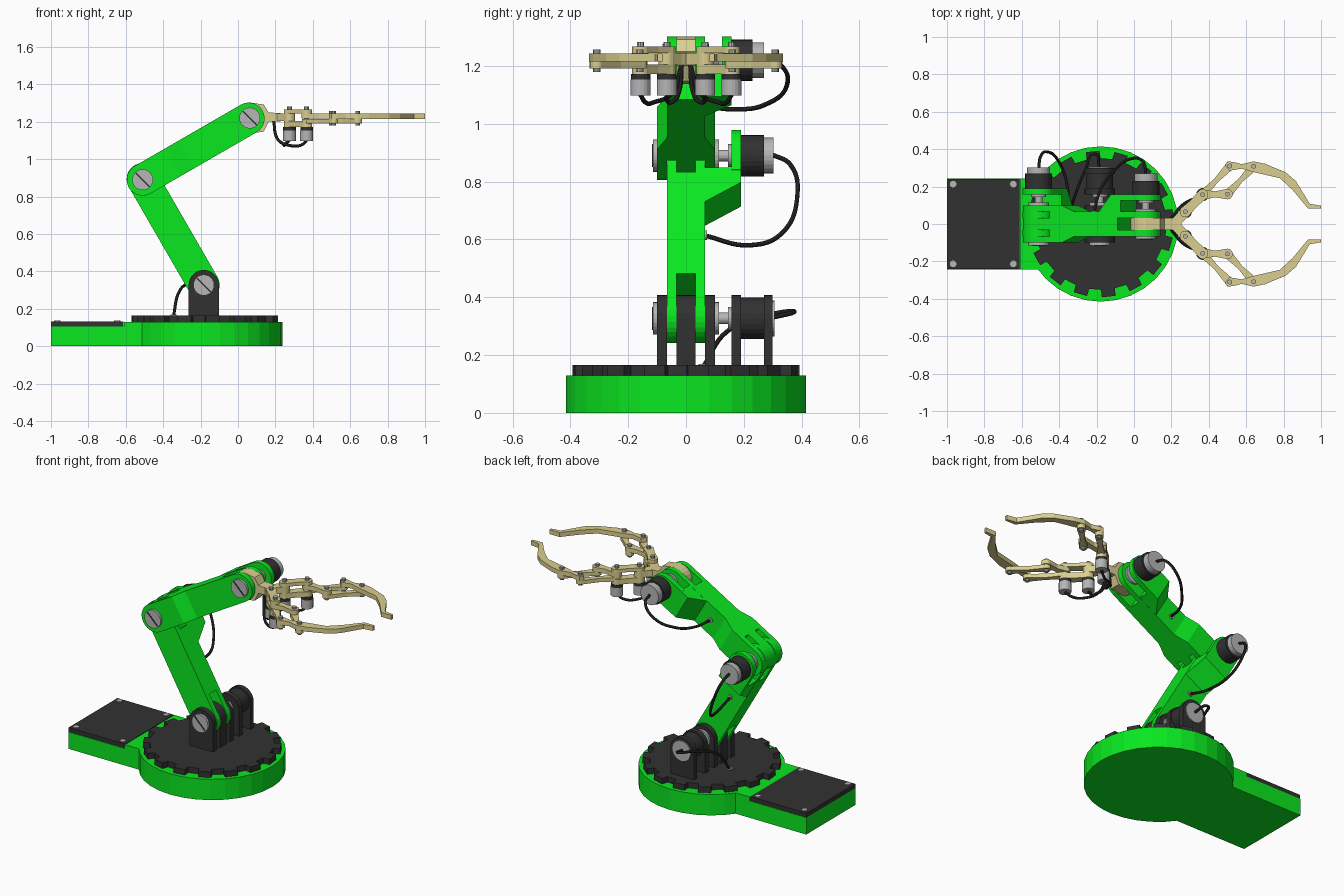
import bpy, bmesh
from math import sin, cos, pi, radians
from mathutils import Matrix, Vector

if "Cube" in bpy.data.objects:
    bpy.data.objects.remove(bpy.data.objects["Cube"])


def material(name, rgb):
    m = bpy.data.materials.new(name)
    m.diffuse_color = (*rgb, 1)
    m.use_nodes = True
    m.node_tree.nodes["Principled BSDF"].inputs["Base Color"].default_value = m.diffuse_color
    return m


GREEN = material("bright green", (0.003, 0.80, 0.014))
BLACK = material("charcoal", (0.031, 0.031, 0.031))
SILVER = material("silver", (0.47, 0.47, 0.47))
TAN = material("tan", (0.70, 0.62, 0.28))
CABLE = material("cable black", (0.012, 0.012, 0.012))


def frame(o, x, y, z):
    m = Matrix((x, y, z)).transposed().to_4x4()
    m.translation = Vector(o)
    return m


def side(x, z, deg=0):
    """Local x along the link, local y across it, local z = world y."""
    c, s = cos(radians(deg)), sin(radians(deg))
    return frame((x, 0, z), (c, 0, s), (-s, 0, c), (0, 1, 0))


def build(name, mat, pieces, M=Matrix()):
    """Each piece is (2D profile, low, high[, own matrix]) extruded along local z."""
    bm = bmesh.new()
    for pts, lo, hi, *own in pieces:
        m = own[0] if own else M
        a = [bm.verts.new(m @ Vector((x, y, lo))) for x, y in pts]
        b = [bm.verts.new(m @ Vector((x, y, hi))) for x, y in pts]
        bm.faces.new(a[::-1])
        bm.faces.new(b)
        for i in range(len(a)):
            j = (i + 1) % len(a)
            bm.faces.new((a[i], a[j], b[j], b[i]))
    bmesh.ops.recalc_face_normals(bm, faces=bm.faces)
    me = bpy.data.meshes.new(name)
    bm.to_mesh(me)
    bm.free()
    me.materials.append(mat)
    ob = bpy.data.objects.new(name, me)
    bpy.context.collection.objects.link(ob)
    return ob


def arc(cx, cy, r, a0, a1, n):
    return [(cx + r * cos(a0 + (a1 - a0) * i / n), cy + r * sin(a0 + (a1 - a0) * i / n))
            for i in range(n + 1)]


def circle(cx, cy, r, n=24):
    return arc(cx, cy, r, 0, 2 * pi * (n - 1) / n, n - 1)


def rect(x0, x1, y0, y1):
    return [(x0, y0), (x1, y0), (x1, y1), (x0, y1)]


def tongue(u0, u1, r=0.085):
    """Bar with a flat end at u0 and a round end at u1."""
    s = 1 if u1 > u0 else -1
    return [(u0, -r)] + [(u1 + s * (x - u1), y) for x, y in arc(u1, 0, r, -pi / 2, pi / 2, 14)] + [(u0, r)]


def dumbbell(p, q, r, waist):
    p, q = Vector(p), Vector(q)
    d = (q - p).normalized()
    n = Vector((-d.y, d.x))
    ends = [p + (d * cos(t) + n * sin(t)) * r for t in [radians(70 + 20 * i) for i in range(12)]]
    ends.append((p + q) / 2 - n * waist)
    ends += [q + (d * cos(t) + n * sin(t)) * r for t in [radians(-110 + 20 * i) for i in range(12)]]
    ends.append((p + q) / 2 + n * waist)
    return [tuple(v) for v in ends]


def cable(name, pts):
    cu = bpy.data.curves.new(name, 'CURVE')
    cu.dimensions = '3D'
    cu.bevel_depth, cu.bevel_resolution, cu.resolution_u = 0.008, 2, 8
    cu.use_fill_caps = True
    sp = cu.splines.new('BEZIER')
    sp.bezier_points.add(len(pts) - 1)
    for bp, p in zip(sp.bezier_points, pts):
        bp.co = p
        bp.handle_left_type = bp.handle_right_type = 'AUTO'
    cu.materials.append(CABLE)
    bpy.context.collection.objects.link(bpy.data.objects.new(name, cu))


J1, J2, J3 = (-0.183, 0.327), (-0.51, 0.89), (0.063, 1.22)
CX, LEN = -0.178, 0.655

# base, control box lid and toothed turntable
build("base", GREEN, [(circle(CX, 0, 0.415, 32), 0, 0.13),
                      (rect(-1, -0.61, -0.243, 0.243), 0, 0.105),
                      (rect(-0.61, -0.4, -0.243, 0.243), 0, 0.13)])
build("control_box_lid", BLACK, [(rect(-1, -0.612, -0.24, 0.24), 0.105, 0.132)])
build("lid_screws", SILVER, [(circle(x, y, 0.018, 12), 0.13, 0.137)
                             for x in (-0.967, -0.645) for y in (-0.213, 0.213)])
gear, teeth = [], 16
for i in range(teeth):
    for r, f in ((0.352, -0.27), (0.392, -0.24), (0.392, 0.24), (0.352, 0.27)):
        a = 2 * pi * (i + 0.28 + f) / teeth
        gear.append((CX + r * cos(a), r * sin(a)))
build("turntable", BLACK, [(gear, 0.13, 0.165)])

# shoulder bracket: five upright plates
build("shoulder_bracket", BLACK,
      [(tongue(-0.165, 0, 0.081), a, b) for a, b in
       ((-0.10, -0.066), (-0.033, 0.033), (0.066, 0.10), (0.157, 0.19), (0.27, 0.30))], side(*J1, 90))


def motor_mount(M, y):
    """Sloped block carrying the motor plate beside the far end of a link."""
    lie = M @ frame((0, 0, 0), (1, 0, 0), (0, 0, 1), (0, 1, 0))
    block = [(LEN - 0.24, 0.06), (LEN - 0.16, y + 0.033), (LEN - 0.10, y + 0.033), (LEN - 0.10, 0.06)]
    return [(block, -0.084, 0.084, lie), (tongue(LEN - 0.11, LEN), y, y + 0.033)]


def prongs(u0, u1):
    return [(tongue(u0, u1), a, b) for a, b in ((-0.066, -0.033), (0.033, 0.066))]


# lower arm: fork at both ends
M = side(*J1, 120)
build("lower_arm", GREEN, prongs(0.13, 0) + prongs(LEN - 0.12, LEN) + motor_mount(M, 0.157)
      + [(rect(0.13, LEN - 0.12, -0.085, 0.085), -0.066, 0.066)], M)

# upper arm: three-plate knuckle, tapered root, forked end
M = side(*J2, 30)
lie = M @ frame((0, 0, 0), (1, 0, 0), (0, 0, 1), (0, 1, 0))
root = [(0.115, -0.10), (0.19, -0.10), (0.27, -0.066), (LEN - 0.12, -0.066),
        (LEN - 0.12, 0.066), (0.27, 0.066), (0.19, 0.10), (0.115, 0.10)]
build("upper_arm", GREEN, prongs(LEN - 0.12, LEN) + motor_mount(M, 0.125)
      + [(root, -0.085, 0.085, lie)]
      + [(tongue(0.115, 0), a, b) for a, b in ((-0.10, -0.066), (-0.033, 0.033), (0.066, 0.10))], M)

# joint axles, slotted heads and motors
for name, j, face, plate, m0, m1, cap in (("shoulder", J1, 0.10, 0.157, 0.19, 0.27, 0.306),
                                          ("elbow", J2, 0.10, 0.157, 0.19, 0.27, 0.303),
                                          ("wrist", J3, 0.066, 0.125, 0.158, 0.23, 0.27)):
    M = side(*j)
    build(name + "_axle", SILVER, [(circle(0, 0, 0.056), -face - 0.015, -face),
                                   (circle(0, 0, 0.02, 16), -face, m0),
                                   (circle(0, 0, 0.056), face, face + 0.014),
                                   (circle(0, 0, 0.04), plate - 0.012, plate),
                                   (circle(0, 0, 0.062), m1, cap)], M)
    build(name + "_motor", BLACK, [(circle(0, 0, 0.072), m0, m1)], M)
    build(name + "_slot", BLACK, [(rect(-0.052, 0.052, -0.004, 0.004), -face - 0.017, -face - 0.01)],
          side(*j, -45))

# wrist hub and palm
Z = 1.225
build("wrist_hub", TAN, [(circle(0, 0, 0.083), -0.033, 0.033),
                         ([(0, -0.083), (0.075, -0.072), (0.10, -0.02), (0.165, -0.018),
                           (0.165, 0.026), (0.10, 0.03), (0.075, 0.072), (0, 0.083)], -0.033, 0.033)],
      side(*J3))
build("palm", TAN, [(dumbbell((0.215, 0), (0.275, s * 0.066), 0.03, 0.026), Z - 0.02, Z + 0.02)
                    for s in (1, -1)])

# gripper halves
A, B, C, D, E = (0.275, 0.066), (0.367, 0.157), (0.50, 0.16), (0.512, 0.31), (0.64, 0.308)
FINGER = [(0.487, 0.312), (0.5, 0.334), (0.53, 0.332), (0.575, 0.32), (0.64, 0.335), (0.70, 0.322),
          (0.81, 0.277), (0.865, 0.23), (0.94, 0.108), (1.0, 0.098), (1.0, 0.082), (0.93, 0.083),
          (0.85, 0.18), (0.78, 0.245), (0.65, 0.275), (0.575, 0.296), (0.51, 0.285)]
for label, s in (("left", 1), ("right", -1)):
    def f(pts):
        return [(x, s * y) for x, y in pts]
    AB, BC = f(dumbbell(A, B, 0.03, 0.024)), f(dumbbell(B, C, 0.028, 0.016))
    build(label + "_claw_bracket", TAN, [(AB, Z + 0.02, Z + 0.042), (AB, Z - 0.053, Z - 0.02),
                                         (BC, Z - 0.008, Z + 0.02)])
    bars = [f(dumbbell(B, D, 0.024, 0.013)), f(dumbbell(C, E, 0.024, 0.013))]
    build(label + "_claw_links", TAN, [(b, Z - 0.034, Z - 0.01) for b in bars])
    build(label + "_finger", TAN, [(f(FINGER), Z - 0.01, Z + 0.018)])
    build(label + "_claw_pins", SILVER,
          [(circle(x, s * y, 0.013, 10), Z - 0.06, Z + 0.058) for x, y in (A, B)]
          + [(circle(x, s * y, 0.013, 10), Z - 0.046, Z + 0.032) for x, y in (C, D, E)])
    build(label + "_claw_motors", SILVER, [(circle(x, s * y, 0.035, 18), 1.098, 1.154) for x, y in (A, B)])
    build(label + "_claw_motor_tops", BLACK, [(circle(x, s * y, 0.034, 18), 1.154, 1.172) for x, y in (A, B)])
    for i, (x, y) in enumerate((A, B)):
        cable(f"{label}_claw_cable_{i + 1}",
              [(x, s * y, 1.10), (x - 0.03, s * y * 0.9, 1.075), (0.25 + 0.02 * i, s * (0.05 + 0.06 * i), 1.075),
               (0.21, s * (0.025 + 0.02 * i), 1.11), (0.19, s * 0.015, 1.205)])

# motor cables
cable("shoulder_cable", [(-0.185, 0.30, 0.33), (-0.21, 0.375, 0.35), (-0.26, 0.29, 0.34),
                         (-0.32, 0.14, 0.28), (-0.345, 0.06, 0.16)])
cable("elbow_cable", [(-0.51, 0.295, 0.895), (-0.50, 0.36, 0.86), (-0.46, 0.385, 0.75),
                      (-0.40, 0.33, 0.62), (-0.36, 0.22, 0.58), (-0.35, 0.06, 0.615)])
cable("wrist_cable", [(0.063, 0.265, 1.22), (0.05, 0.33, 1.20), (-0.02, 0.348, 1.13),
                      (-0.12, 0.27, 1.065), (-0.18, 0.18, 1.05), (-0.215, 0.06, 1.06)])

# cable sockets
build("cable_sockets", SILVER, [(circle(-0.345, 0.06, 0.016, 12), 0.16, 0.17, Matrix()),
                                (circle(-0.35, 0.615, 0.016, 12), 0.06, 0.073, side(0, 0)),
                                (circle(-0.215, 1.06, 0.016, 12), 0.06, 0.073, side(0, 0))])
